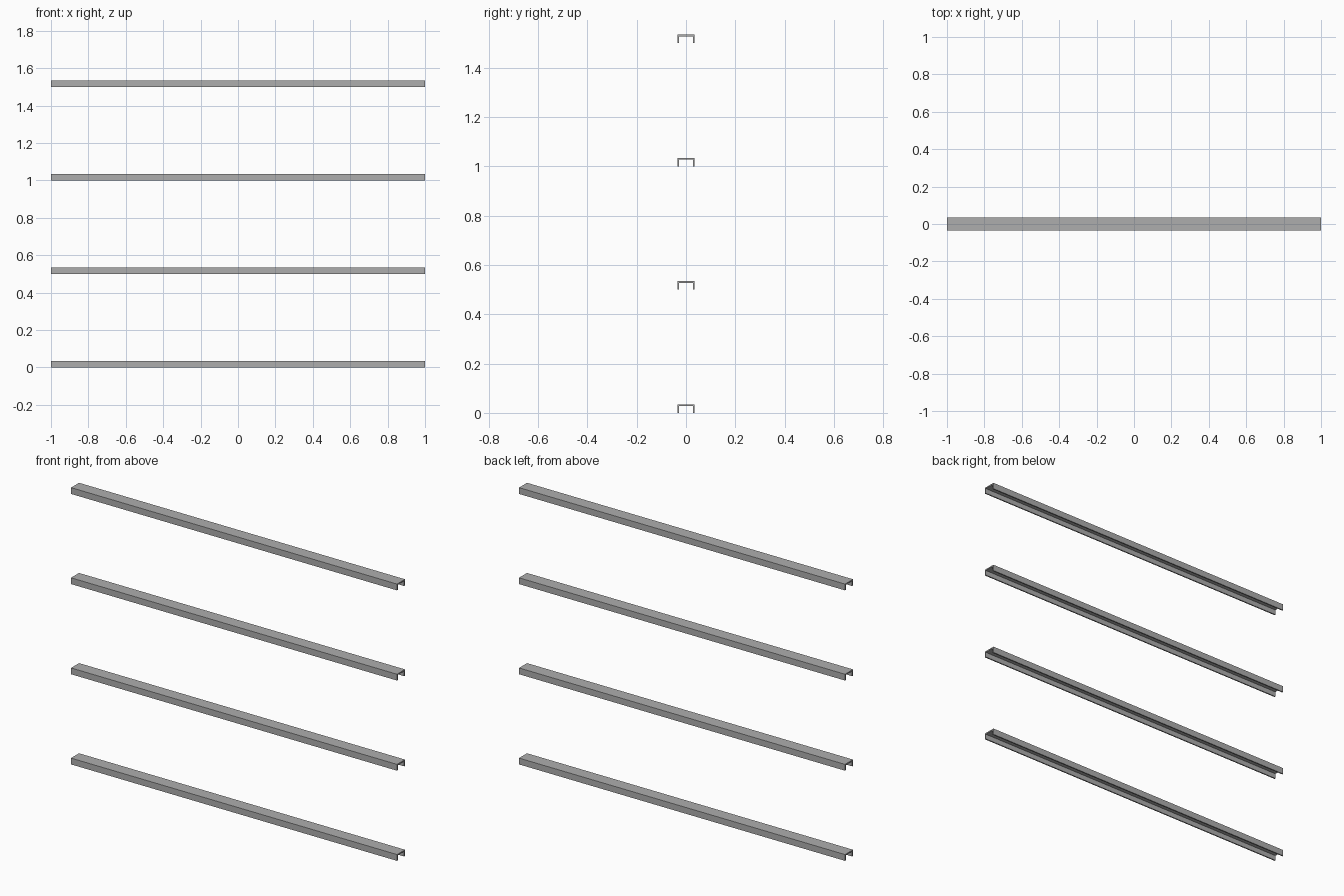
import bpy
import bmesh

cube = bpy.data.objects.get("Cube")
if cube:
    bpy.data.objects.remove(cube, do_unlink=True)

LENGTH, WIDTH, HEIGHT, WALL = 2.0, 0.07, 0.035, 0.007
SPACING, COUNT = 0.5, 4

# Plain grey metal
steel = bpy.data.materials.new("grey_steel")
steel.use_nodes = True
colour = (0.42, 0.42, 0.42, 1)
steel.diffuse_color = colour
steel.node_tree.nodes["Principled BSDF"].inputs["Base Color"].default_value = colour


def make_channel_mesh():
    """Open-ended channel: a U profile, open side down, extruded along x."""
    outer, inner = WIDTH / 2, WIDTH / 2 - WALL
    half = [(inner, 0), (outer, 0), (outer, HEIGHT)]
    roof = HEIGHT - WALL
    profile = half + [(-y, z) for y, z in reversed(half)] + [(-inner, roof), (inner, roof)]
    bm = bmesh.new()
    face = bm.faces.new([bm.verts.new((-LENGTH / 2, y, z)) for y, z in profile])
    ext = bmesh.ops.extrude_face_region(bm, geom=[face], use_keep_orig=True)
    moved = [g for g in ext["geom"] if isinstance(g, bmesh.types.BMVert)]
    bmesh.ops.translate(bm, verts=moved, vec=(LENGTH, 0, 0))
    bmesh.ops.recalc_face_normals(bm, faces=bm.faces)
    mesh = bpy.data.meshes.new("channel_rail")
    bm.to_mesh(mesh)
    bm.free()
    mesh.materials.append(steel)
    return mesh


# Four identical rails stacked at even heights
rail_mesh = make_channel_mesh()
for i in range(COUNT):
    rail = bpy.data.objects.new(f"channel_rail_{i + 1}", rail_mesh)
    rail.location.z = i * SPACING
    bpy.context.collection.objects.link(rail)
